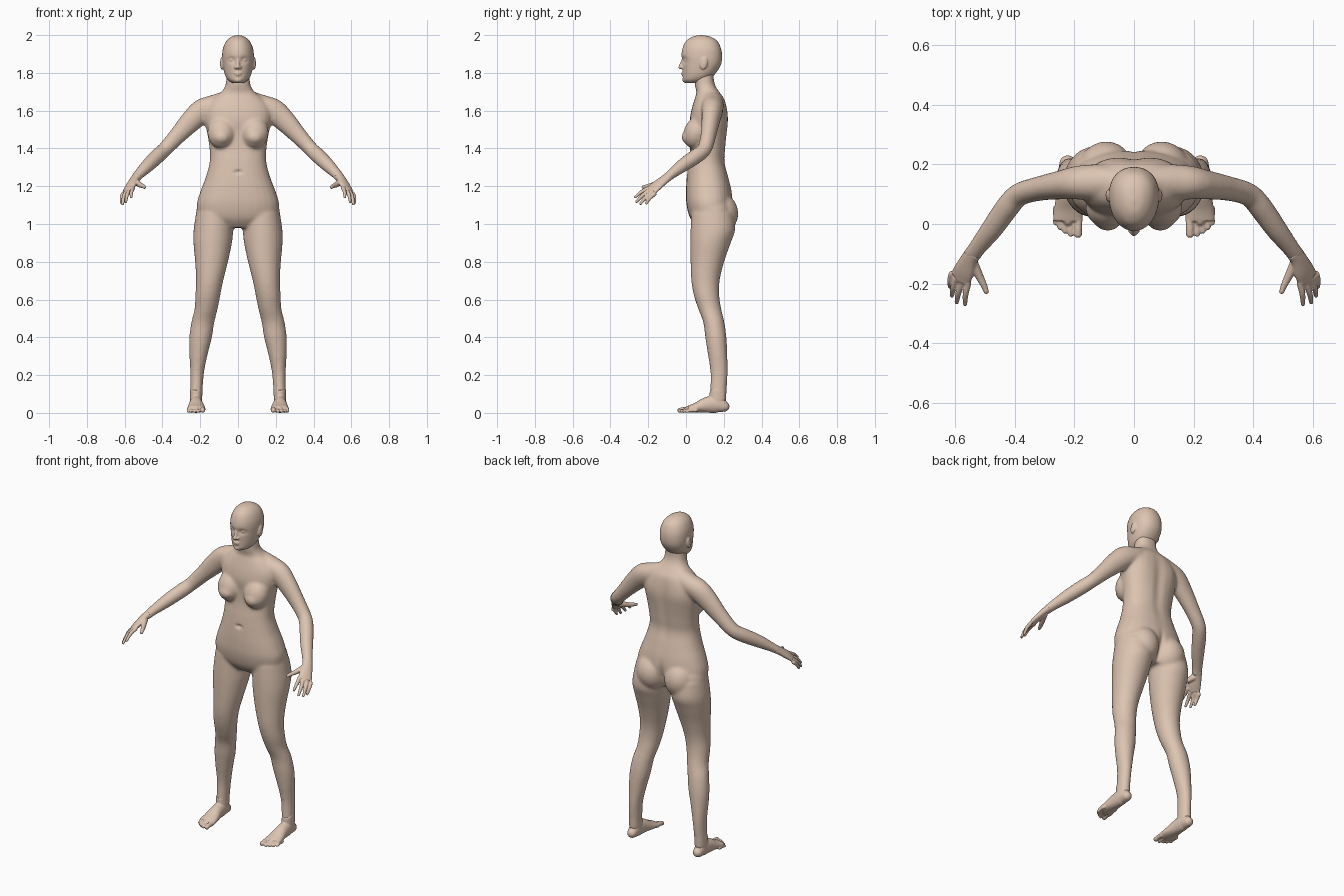
import bpy, bmesh, math
from mathutils import Vector, Matrix

skin = bpy.data.materials.new("skin")
skin.diffuse_color = (0.72, 0.55, 0.44, 1)


def tube(bm, pts, ref=None, seg=28, sub=5, power=2.0, taper=0.0, caps=True):
    """Loft through (x, y, z, ra, rb); rings are level unless ref is given."""
    P = [Vector(p) for p in pts]
    P = [2 * P[0] - P[1]] + P + [2 * P[-1] - P[-2]]
    path = []
    for i in range(1, len(P) - 2):
        a, b, c, d = P[i - 1:i + 3]
        for k in range(sub):
            t = k / sub
            path.append(0.5 * (2 * b + (c - a) * t + (2 * a - 5 * b + 4 * c - d) * t * t
                               + (3 * b - a - 3 * c + d) * t ** 3))
    path.append(P[-2])
    rings = []
    for i, p in enumerate(path):
        o = p.xyz
        if ref:
            tan = (path[min(i + 1, len(path) - 1)].xyz - path[max(i - 1, 0)].xyz).normalized()
            u = Vector(ref).cross(tan).normalized()
            v = tan.cross(u)
        else:
            u, v = Vector((1, 0, 0)), Vector((0, 1, 0))
        ring = []
        for k in range(seg):
            ang = 2 * math.pi * k / seg
            c, s = math.cos(ang), math.sin(ang)
            c = math.copysign(abs(c) ** (2 / power), c) * (1 + taper * s)
            s = math.copysign(abs(s) ** (2 / power), s)
            ring.append(bm.verts.new(o + u * c * p[3] + v * s * p[4]))
        rings.append(ring)
    for r, q in zip(rings, rings[1:]):
        for k in range(seg):
            j = (k + 1) % seg
            bm.faces.new((r[k], r[j], q[j], q[k]))
    bm.faces.new(rings[0][::-1])
    bm.faces.new(rings[-1])
    if caps:
        for p in (pts[0], pts[-1]):
            r = min(p[3], p[4])
            ball(bm, p[:3], (r, r, r))


def ball(bm, loc, size, rot=0.0):
    m = Matrix.Translation(loc) @ Matrix.Rotation(rot, 4, 'X') @ Matrix.Diagonal((*size, 1))
    bmesh.ops.create_uvsphere(bm, u_segments=24, v_segments=16, radius=1, matrix=m)


def level(rows):
    """Rows of (z, half width, front y, back y) to centred level rings."""
    return [(0, (f + b) / 2, z, w, (b - f) / 2) for z, w, f, b in rows]


def side(pts, s):
    return [(p[0] * s, *p[1:]) for p in pts]


def press(verts, spots):
    """Soft dents and bulges along y: (centre, spread, amount)."""
    for v in verts:
        for c, sg, amt in spots:
            e = sum(((v.co[i] - c[i]) / sg[i]) ** 2 for i in range(3))
            if e < 12:
                v.co.y += amt * math.exp(-e / 2)


def fuse(name, bm, voxel, iters, spots=()):
    bmesh.ops.recalc_face_normals(bm, faces=bm.faces)
    me = bpy.data.meshes.new(name)
    bm.to_mesh(me)
    bm.free()
    ob = bpy.data.objects.new(name, me)
    bpy.context.collection.objects.link(ob)
    m = ob.modifiers.new("fuse", 'REMESH')
    m.mode, m.voxel_size = 'VOXEL', voxel
    m = ob.modifiers.new("soften", 'SMOOTH')
    m.factor, m.iterations = 0.5, iters
    dg = bpy.context.evaluated_depsgraph_get()
    baked = bpy.data.meshes.new_from_object(ob.evaluated_get(dg))
    ob.modifiers.clear()
    ob.data = baked
    press(baked.vertices, spots)
    for v in baked.vertices:
        v.co.z = max(v.co.z, 0)
    baked.materials.clear()
    baked.materials.append(skin)
    baked.polygons.foreach_set("use_smooth", [True] * len(baked.polygons))


# Torso and neck
bm = bmesh.new()
tube(bm, level([(.98, .12, .06, .20), (1.03, .20, .022, .23), (1.1, .218, .003, .247),
                (1.17, .20, 0, .243), (1.25, .17, .004, .225), (1.33, .15, .012, .206),
                (1.40, .151, .022, .21), (1.48, .163, .025, .217), (1.55, .178, .02, .222),
                (1.61, .175, .03, .217), (1.66, .14, .045, .205), (1.695, .093, .055, .18),
                (1.73, .068, .048, .157), (1.77, .062, .045, .147), (1.82, .058, .05, .15)]),
     power=2.3, caps=False)
for s in (-1, 1):
    # Breasts and buttocks
    ball(bm, (.088 * s, .055, 1.485), (.074, .066, .088), -.35)
    ball(bm, (.088 * s, .036, 1.46), (.055, .06, .046))
    ball(bm, (.093 * s, .165, 1.055), (.1, .112, .115))
    # Arms
    tube(bm, side([(.06, .14, 1.655, .05, .05), (.13, .14, 1.628, .058, .055),
                   (.19, .138, 1.598, .056, .064), (.25, .13, 1.543, .048, .058),
                   (.32, .118, 1.468, .041, .046), (.385, .098, 1.398, .039, .039),
                   (.425, .055, 1.36, .04, .04), (.475, -.015, 1.312, .037, .036),
                   (.525, -.08, 1.262, .03, .026), (.545, -.108, 1.238, .03, .022)], s), (0, 0, 1))
    # Legs
    tube(bm, side([(.122, .14, 1.06, .10, .112), (.13, .142, .97, .105, .118),
                   (.134, .13, .9, .102, .107), (.14, .113, .8, .087, .089),
                   (.15, .103, .7, .072, .075), (.16, .109, .62, .066, .067),
                   (.169, .126, .55, .061, .061), (.186, .147, .48, .061, .056),
                   (.198, .158, .4, .06, .056), (.208, .166, .32, .05, .052),
                   (.216, .175, .22, .037, .046), (.22, .172, .13, .033, .044),
                   (.222, .168, .06, .033, .046)], s))
fuse("body", bm, .008, 9, [
    ((0, .01, 1.275), (.013, .05, .007), .012),
    ((0, .22, 1.45), (.02, .05, .13), -.008),
    ((0, .25, 1.04), (.012, .06, .06), -.02),
    ((.1, .23, 1.56), (.04, .05, .06), .006),
    ((-.1, .23, 1.56), (.04, .05, .06), .006)])

# Head with face and ears
bm = bmesh.new()
tube(bm, level([(2.0, .004, .075, .083), (1.992, .034, .035, .128), (1.968, .062, .0, .166),
                (1.93, .079, -.018, .185), (1.89, .084, -.024, .191), (1.85, .082, -.02, .187),
                (1.815, .076, -.018, .17), (1.785, .067, -.017, .145),
                (1.762, .052, -.016, .115), (1.746, .03, -.004, .085)]),
     seg=40, power=2.15, taper=.09, caps=False)
press(bm.verts, [((.032 * s, -.012, 1.868), (.015, .05, .011), .012) for s in (-1, 1)])
tube(bm, [(0, -.012, 1.878, .008, .008), (0, -.022, 1.85, .009, .009),
          (0, -.03, 1.83, .011, .011)], (0, 1, 0))
ball(bm, (0, -.015, 1.799), (.021, .010, .005))
ball(bm, (0, -.013, 1.789), (.018, .011, .005))
ball(bm, (0, -.006, 1.763), (.02, .014, .014))
for s in (-1, 1):
    ball(bm, (.032 * s, .003, 1.868), (.014, .012, .009))
    ball(bm, (.011 * s, -.021, 1.829), (.009, .011, .008))
    ball(bm, (.086 * s, .094, 1.85), (.009, .02, .034), -.2)
fuse("head", bm, .0045, 3, [((.095 * s, .09, 1.85), (.01, .01, .016), .004) for s in (-1, 1)])

for s, label in ((-1, "right"), (1, "left")):
    # Hands: palm, fingers from knuckle to tip, thumb
    bm = bmesh.new()
    ref = (.44 * s, -.25, .55)
    tube(bm, side([(.536, -.095, 1.25, .029, .022), (.55, -.115, 1.234, .029, .02),
                   (.568, -.155, 1.203, .037, .018), (.582, -.184, 1.178, .039, .014)], s), ref)
    for knuckle, tip in (((.556, -.198, 1.190), (.566, -.268, 1.143)),
                         ((.576, -.195, 1.177), (.594, -.262, 1.118)),
                         ((.595, -.184, 1.166), (.610, -.240, 1.108)),
                         ((.610, -.168, 1.158), (.616, -.210, 1.110))):
        a, b = Vector(knuckle), Vector(tip)
        mid = a.lerp(b, .5) + Vector((.003, -.002, .004))
        tube(bm, side([(*a, .0115, .0115), (*mid, .010, .010), (*b, .0075, .0075)], s), ref, seg=14)
    tube(bm, side([(.54, -.13, 1.222, .018, .018), (.518, -.175, 1.207, .014, .014),
                   (.503, -.205, 1.2, .011, .011), (.495, -.226, 1.195, .009, .009)], s), ref, seg=14)
    fuse(label + "_hand", bm, .0035, 3)

    # Feet: heel to ball, then toes
    bm = bmesh.new()
    tube(bm, side([(.222, .202, .034, .028, .032), (.222, .165, .046, .033, .046),
                   (.222, .11, .042, .037, .042), (.221, .055, .028, .046, .027),
                   (.221, .012, .019, .05, .018)], s), (0, 0, 1))
    tube(bm, side([(.222, .168, .12, .032, .042), (.222, .165, .05, .032, .043)], s))
    for i, (x, tip, r) in enumerate(((.187, -.034, .0145), (.212, -.034, .0105), (.231, -.024, .010),
                                     (.248, -.012, .0095), (.263, .003, .009))):
        tube(bm, side([(x, tip + .05, r + .004, r, r), (x, tip + .02, r + .003, r * .9, r * .9),
                       (x, tip, r - .001, r, r * .9)], s), (0, 0, 1), seg=14)
    fuse(label + "_foot", bm, .004, 3)
